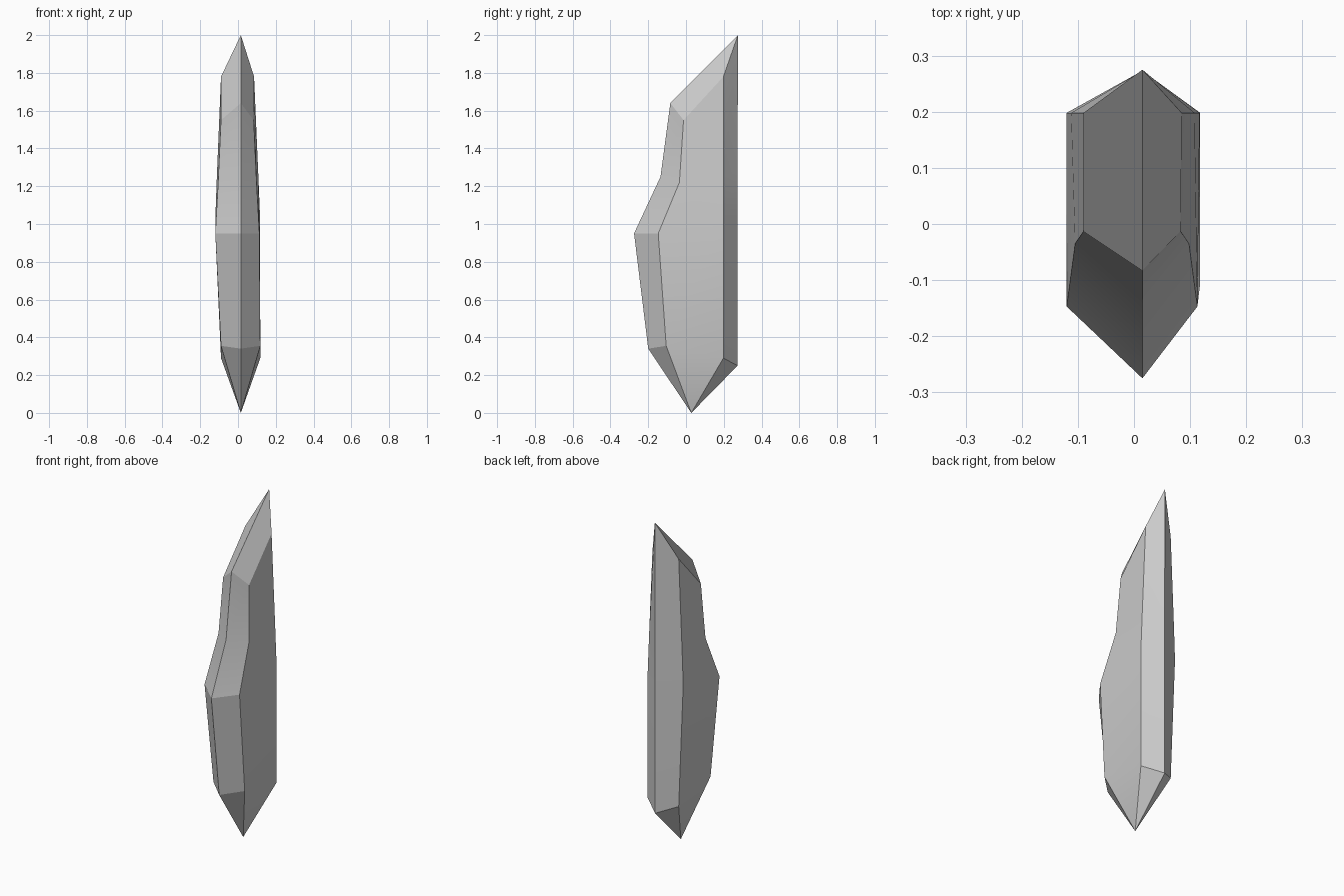
import bpy
import bmesh

if "Cube" in bpy.data.objects:
    bpy.data.objects.remove(bpy.data.objects["Cube"])

CX = 0.015  # x of the front and back ridges

# Each ring: front ridge (y, z), front edge (xl, xr, y, z),
# back edge (xl, xr, y, z), back ridge (y, z)
rings = [
    ((-0.20, 0.34), (-0.09, 0.118, -0.105, 0.355), (-0.09, 0.118, 0.198, 0.29), (0.273, 0.25)),
    ((-0.275, 0.95), (-0.12, 0.113, -0.147, 0.95), (-0.12, 0.117, 0.198, 1.03), (0.273, 1.04)),
    ((-0.135, 1.25), (-0.105, 0.098, -0.035, 1.22), (-0.112, 0.108, 0.198, 1.25), (0.273, 1.28)),
    ((-0.083, 1.64), (-0.09, 0.083, -0.013, 1.55), (-0.09, 0.085, 0.198, 1.78), (0.275, 2.0)),
]

bm = bmesh.new()
loops = []
for front, fe, be, back in rings:
    pts = [(CX, *front), (fe[1], fe[2], fe[3]), (be[1], be[2], be[3]),
           (CX, *back), (be[0], be[2], be[3]), (fe[0], fe[2], fe[3])]
    loops.append([bm.verts.new(p) for p in pts])

# Shaft facets between neighbouring rings
for low, high in zip(loops, loops[1:]):
    for i in range(6):
        j = (i + 1) % 6
        bm.faces.new((low[i], low[j], high[j], high[i]))

# Bottom point
tip = bm.verts.new((CX, 0.028, 0.0))
for i in range(6):
    bm.faces.new((loops[0][(i + 1) % 6], loops[0][i], tip))

# Slanted top, the back ridge ends in the upper point
t = loops[-1]
bm.faces.new((t[0], t[1], t[2], t[3]))
bm.faces.new((t[0], t[3], t[4], t[5]))
bmesh.ops.recalc_face_normals(bm, faces=bm.faces[:])

mesh = bpy.data.meshes.new("crystal_shard")
bm.to_mesh(mesh)
bm.free()
shard = bpy.data.objects.new("crystal_shard", mesh)
bpy.context.collection.objects.link(shard)

# Plain grey stone
grey = bpy.data.materials.new("stone_grey")
grey.diffuse_color = (0.6, 0.6, 0.6, 1)
grey.use_nodes = True
grey.node_tree.nodes["Principled BSDF"].inputs["Base Color"].default_value = grey.diffuse_color
mesh.materials.append(grey)

# Soften only the shallow bends
bpy.context.view_layer.objects.active = shard
shard.select_set(True)
bpy.ops.object.shade_smooth_by_angle(angle=0.35)
